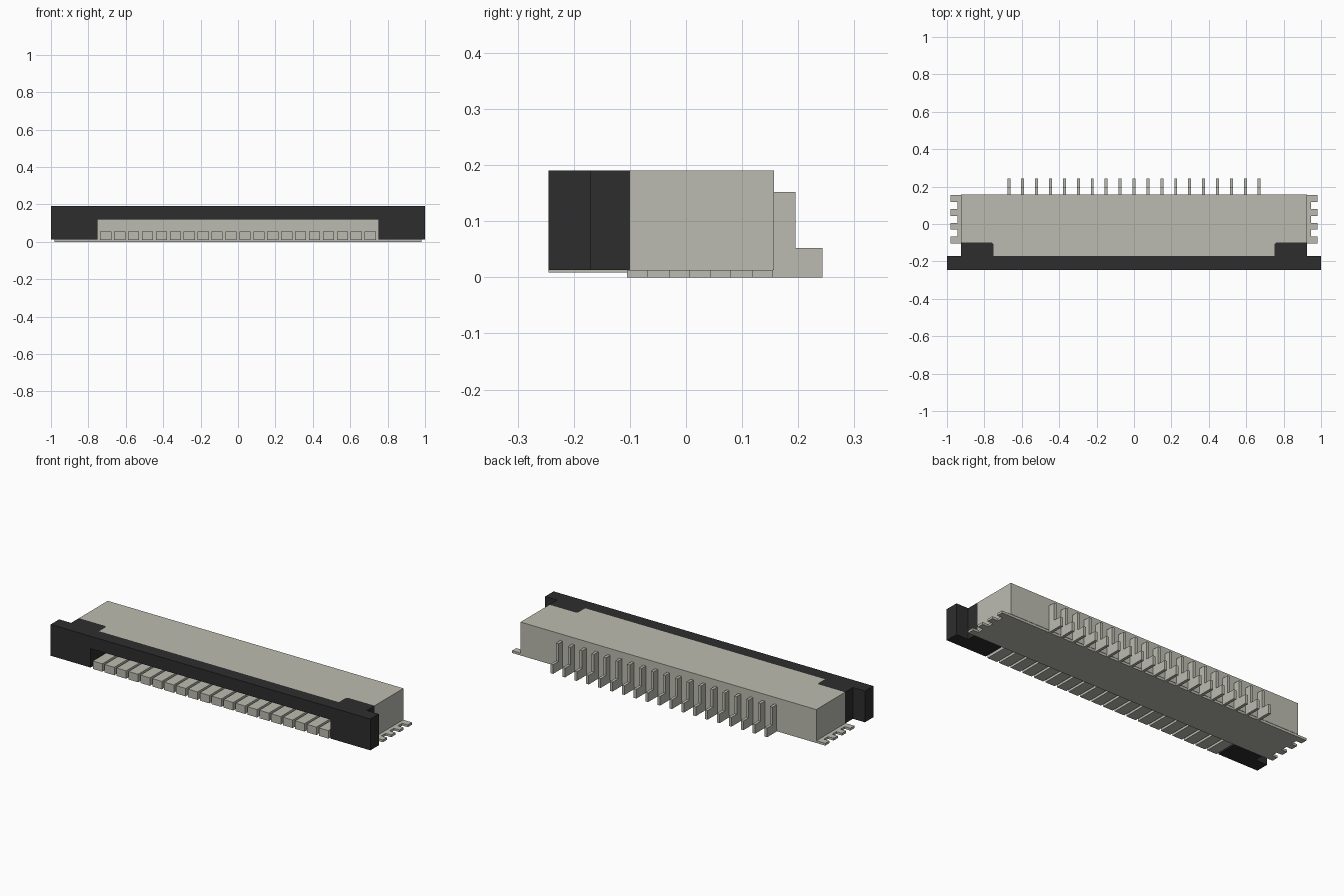
import bpy, bmesh
from mathutils import Vector

cube = bpy.data.objects.get("Cube")
if cube:
    bpy.data.objects.remove(cube, do_unlink=True)


def material(name, rgb):
    m = bpy.data.materials.new(name)
    m.use_nodes = True
    m.diffuse_color = (*rgb, 1)
    bsdf = m.node_tree.nodes["Principled BSDF"]
    bsdf.inputs["Base Color"].default_value = (*rgb, 1)
    bsdf.inputs["Roughness"].default_value = 0.6
    return m


LIGHT = material("warm light grey", (0.50, 0.50, 0.44))
DARK = material("charcoal black", (0.027, 0.027, 0.027))


def prism(name, outline, axis, lo, hi, mat, xs=(0,), mirror=False):
    """Extrude a 2D outline along an axis, repeated at x offsets."""
    place = {"x": lambda u, v, w: (w, u, v),
             "y": lambda u, v, w: (u, w, v),
             "z": lambda u, v, w: (u, v, w)}[axis]
    step = Vector(place(0, 0, hi - lo))
    bm = bmesh.new()
    for x in xs:
        shift = Vector((x, 0, 0))
        face = bm.faces.new([bm.verts.new(Vector(place(u, v, lo)) + shift) for u, v in outline])
        top = bmesh.ops.extrude_face_region(bm, geom=[face])["geom"]
        bmesh.ops.translate(bm, vec=step, verts=[g for g in top if isinstance(g, bmesh.types.BMVert)])
    bmesh.ops.recalc_face_normals(bm, faces=bm.faces)
    mesh = bpy.data.meshes.new(name)
    bm.to_mesh(mesh)
    bm.free()
    mesh.materials.append(mat)
    ob = bpy.data.objects.new(name, mesh)
    bpy.context.collection.objects.link(ob)
    if mirror:
        ob.modifiers.new("Mirror", "MIRROR")
    return ob


def rect(a, b, c, d):
    return [(a, b), (c, b), (c, d), (a, d)]


PITCH = 0.0744

# Housing block and the roof tongue that reaches over the front slot
prism("housing", rect(-0.925, -0.10, 0.925, 0.157), "z", 0.013, 0.19, LIGHT)
prism("roof_tongue", [(-0.75, -0.17), (0.75, -0.17), (0.75, -0.11), (0.76, -0.10),
                      (-0.76, -0.10), (-0.75, -0.11)], "z", 0.12, 0.19, LIGHT)

# Base plate with comb-like solder tabs on both ends
comb = []
for i in range(4):
    y = -0.105 + i * 0.0743
    comb += [(0.945, y), (0.98, y), (0.98, y + 0.037), (0.945, y + 0.037)]
comb[0], comb[-1] = (0.98, -0.105), (0.98, 0.155)
plate = [p for i, p in enumerate(comb) if i not in (1, 14)]
plate += [(-x, y) for x, y in reversed(plate)]
prism("base_plate", plate, "z", 0.0, 0.013, LIGHT)

# Dark latch bar: an upside-down U seen from the front
prism("latch_bar", [(-1, 0.013), (-0.75, 0.013), (-0.75, 0.12), (0.75, 0.12),
                    (0.75, 0.013), (1, 0.013), (1, 0.19), (-1, 0.19)],
      "y", -0.245, -0.17, DARK)

# Ears joining the latch to the housing
prism("latch_ear", [(0.75, -0.17), (0.925, -0.17), (0.925, -0.10), (0.76, -0.10), (0.75, -0.11)],
      "z", 0.013, 0.19, DARK, mirror=True)

# Row of front teeth below the slot
prism("front_teeth", rect(-0.03, 0.009, 0.03, 0.054), "y", -0.245, -0.10, LIGHT,
      xs=[(i - 9.5) * PITCH for i in range(20)])

# Row of stepped pins at the back
prism("rear_pins", [(0.155, 0), (0.243, 0), (0.243, 0.052), (0.195, 0.052),
                    (0.195, 0.152), (0.155, 0.152)], "x", -0.008, 0.008, LIGHT,
      xs=[(i - 9) * PITCH for i in range(19)])
